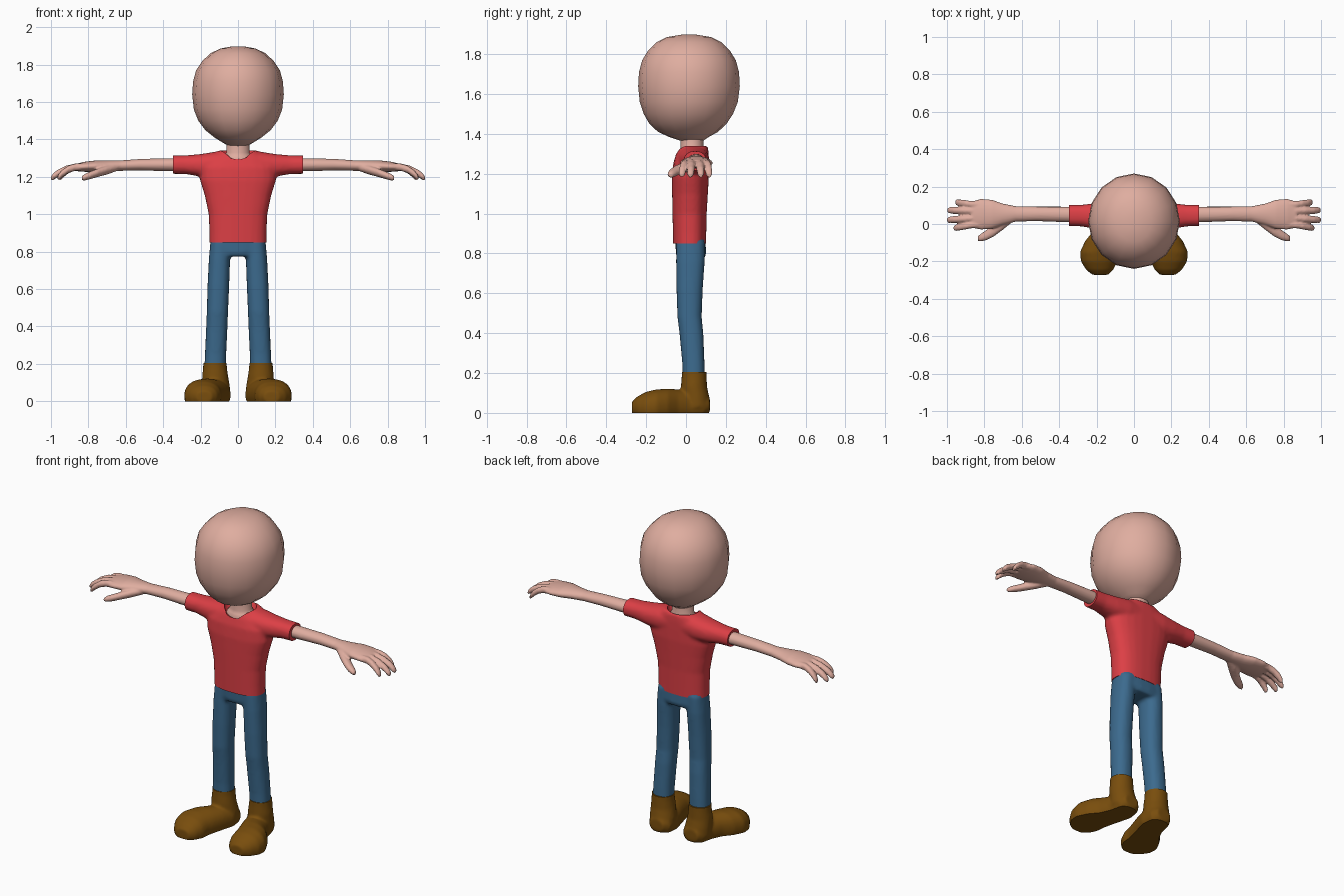
import bpy, bmesh, math
from mathutils import Vector


def material(name, rgb):
    m = bpy.data.materials.new(name)
    m.diffuse_color = (*rgb, 1)
    return m


SKIN = material("skin", (0.74, 0.42, 0.35))
RED = material("shirt_red", (0.72, 0.05, 0.06))
BLUE = material("denim_blue", (0.045, 0.145, 0.27))
BROWN = material("shoe_brown", (0.19, 0.075, 0.004))


def loft(bm, axis, rings, side=1, n=24, power=2.0):
    """Closed tube; ring = (position along axis, centre a, radius a, centre b, radius b)."""
    loops = []
    for t, ca, ra, cb, rb in rings:
        loop = []
        for i in range(n):
            ang = 2 * math.pi * (i + 0.5 * (n > 16)) / n
            c, s = math.cos(ang), math.sin(ang)
            a = ca + ra * math.copysign(abs(c) ** (2 / power), c)
            b = cb + rb * math.copysign(abs(s) ** (2 / power), s)
            p = {"x": (t, a, b), "y": (a, t, b), "z": (a, b, t)}[axis]
            loop.append(bm.verts.new((p[0] * side, p[1], p[2])))
        loops.append(loop)
    for lo, hi in zip(loops, loops[1:]):
        for i in range(n):
            j = (i + 1) % n
            bm.faces.new((lo[i], lo[j], hi[j], hi[i]))
    bm.faces.new(loops[0])
    bm.faces.new(loops[-1])


def finish(name, bm, mat, voxel=0, smooth=4, cuts=(), angle=40):
    """Make the object, blend its pieces together, then trim with planes (point, outward normal)."""
    bmesh.ops.recalc_face_normals(bm, faces=bm.faces)
    me = bpy.data.meshes.new(name)
    bm.to_mesh(me)
    bm.free()
    ob = bpy.data.objects.new(name, me)
    bpy.context.collection.objects.link(ob)
    bpy.context.view_layer.objects.active = ob
    bpy.ops.object.select_all(action='DESELECT')
    ob.select_set(True)
    if voxel:
        r = ob.modifiers.new("blend", 'REMESH')
        r.mode, r.voxel_size = 'VOXEL', voxel
        s = ob.modifiers.new("soften", 'SMOOTH')
        s.factor, s.iterations = 0.5, smooth
        for m in ("blend", "soften"):
            bpy.ops.object.modifier_apply(modifier=m)
    if cuts:
        bm = bmesh.new()
        bm.from_mesh(ob.data)
        for co, no in cuts:
            bmesh.ops.bisect_plane(bm, geom=bm.verts[:] + bm.edges[:] + bm.faces[:],
                                   plane_co=co, plane_no=no, clear_outer=True)
            edges = [e for e in bm.edges if e.is_boundary]
            bmesh.ops.holes_fill(bm, edges=edges, sides=0)
        bmesh.ops.recalc_face_normals(bm, faces=bm.faces)
        bm.to_mesh(ob.data)
        bm.free()
    ob.data.materials.clear()
    ob.data.materials.append(mat)
    bpy.ops.object.shade_smooth_by_angle(angle=math.radians(angle))
    return ob


# Head: big rounded form, slightly narrower towards the chin
bm = bmesh.new()
loft(bm, "z", [(1.365, 0, .05, .03, .055), (1.385, 0, .085, .015, .10),
               (1.41, 0, .125, .01, .15), (1.45, 0, .175, .01, .193),
               (1.50, 0, .212, .012, .224), (1.56, 0, .236, .014, .246),
               (1.64, 0, .245, .015, .255), (1.71, 0, .24, .015, .251),
               (1.77, 0, .224, .015, .235), (1.82, 0, .19, .015, .204),
               (1.86, 0, .148, .015, .164), (1.886, 0, .095, .015, .112),
               (1.898, 0, .03, .015, .04)], n=16)
finish("head", bm, SKIN, angle=60)

# Neck, flaring into the collar
bm = bmesh.new()
loft(bm, "z", [(1.24, 0, .08, .03, .06), (1.297, 0, .088, .025, .068),
               (1.312, 0, .072, .03, .062), (1.33, 0, .062, .03, .057),
               (1.40, 0, .062, .03, .06)])
finish("neck", bm, SKIN, angle=60)

# Shirt: trunk and sleeves blended together, hem and cuffs trimmed flat
bm = bmesh.new()
loft(bm, "z", [(.80, 0, .152, .018, .082), (.90, 0, .153, .018, .084),
               (1.0, 0, .157, .018, .086), (1.10, 0, .178, .02, .09),
               (1.18, 0, .203, .022, .093), (1.25, 0, .205, .025, .09),
               (1.30, 0, .165, .032, .082), (1.34, 0, .105, .04, .07)], power=2.5)
for side in (1, -1):
    loft(bm, "x", [(.05, .035, .08, 1.27, .068), (.12, .038, .08, 1.265, .07),
                   (.2, .042, .07, 1.262, .06), (.28, .045, .058, 1.265, .05),
                   (.40, .046, .056, 1.265, .048)], side, power=2.3)
shirt = finish("shirt", bm, RED, 0.01, 5, cuts=[((0, 0, .85), (0, 0, -1)),
               ((.348, 0, 0), (1, 0, 0)), ((-.348, 0, 0), (-1, 0, 0))])

# Collar scoop cut into the shirt
bm = bmesh.new()
loft(bm, "z", [(1.285, 0, .04, .005, .04), (1.30, 0, .07, .01, .07),
               (1.32, 0, .086, .02, .078), (1.36, 0, .10, .025, .088),
               (1.42, 0, .10, .025, .09)])
cutter = finish("collar_cutter", bm, RED)
cutter.hide_render = True
cutter.hide_set(True)
cut = shirt.modifiers.new("collar", 'BOOLEAN')
cut.operation, cut.object, cut.solver = 'DIFFERENCE', cutter, 'EXACT'

# Trousers: hips and two legs blended together
bm = bmesh.new()
loft(bm, "z", [(.775, 0, .13, .025, .068), (.80, 0, .148, .025, .076),
               (.92, 0, .147, .02, .076)], power=2.6)
for side in (1, -1):
    loft(bm, "z", [(.15, .123, .058, .04, .055), (.25, .12, .057, .037, .056),
                   (.40, .113, .057, .027, .06), (.48, .11, .057, .018, .061),
                   (.62, .105, .058, .018, .066), (.76, .099, .057, .022, .072),
                   (.86, .09, .057, .023, .072)], side, power=2.3)
finish("trousers", bm, BLUE, 0.01, 4, cuts=[((0, 0, .19), (0, 0, -1)), ((0, 0, .89), (0, 0, 1))])

# Shoes: ankle shaft and rounded foot turned slightly outwards, with flat sole
for side, label in ((1, "left"), (-1, "right")):
    bm = bmesh.new()
    loft(bm, "z", [(.03, .117, .076, .05, .072), (.08, .118, .075, .048, .069),
                   (.13, .122, .07, .04, .066), (.18, .123, .064, .041, .063),
                   (.25, .123, .061, .041, .061)], side)
    loft(bm, "y", [(.12, .115, .045, .04, .035), (.09, .112, .068, .035, .06),
                   (.02, .115, .077, .035, .075), (-.04, .137, .083, .038, .08),
                   (-.09, .165, .096, .035, .087), (-.15, .187, .102, .03, .088),
                   (-.20, .187, .097, .025, .081), (-.245, .183, .073, .025, .057),
                   (-.272, .18, .042, .025, .03)], side, power=2.2)
    finish(label + "_shoe", bm, BROWN, 0.009, 4,
           cuts=[((0, 0, 0), (0, 0, -1)), ((0, 0, .205), (0, 0, 1))])

# Arms with hands: forearm, palm, four drooping fingers and a thumb
FINGERS = [(.105, .116, .955), (.07, .074, .998), (.03, .022, 1.0), (-.005, -.022, .965)]
for side, label in ((1, "left"), (-1, "right")):
    bm = bmesh.new()
    loft(bm, "x", [(.28, .05, .042, 1.265, .036), (.40, .052, .041, 1.265, .034),
                   (.52, .054, .039, 1.265, .031), (.63, .054, .041, 1.26, .028),
                   (.70, .052, .057, 1.258, .03), (.76, .052, .078, 1.257, .031),
                   (.82, .052, .083, 1.254, .027), (.87, .05, .07, 1.25, .019)], side)
    for base, tip, reach in FINGERS:
        path = [(.80, base, .017, 1.255, .018), (.87, base, .0185, 1.252, .02)]
        for f, z, r in ((.4, 1.24, .02), (.75, 1.217, .02), (.92, 1.2, .018), (1, 1.191, .011)):
            path.append((.87 + (reach - .87) * f, base + (tip - base) * f, r * .95, z, r))
        loft(bm, "x", path, side, n=12)
    loft(bm, "x", [(.65, .035, .025, 1.25, .02), (.70, .005, .036, 1.237, .025),
                   (.75, -.035, .033, 1.222, .023), (.79, -.06, .028, 1.208, .021),
                   (.82, -.073, .021, 1.198, .018), (.835, -.078, .012, 1.193, .011)],
         side, n=12)
    finish(label + "_arm", bm, SKIN, 0.006, 3)
